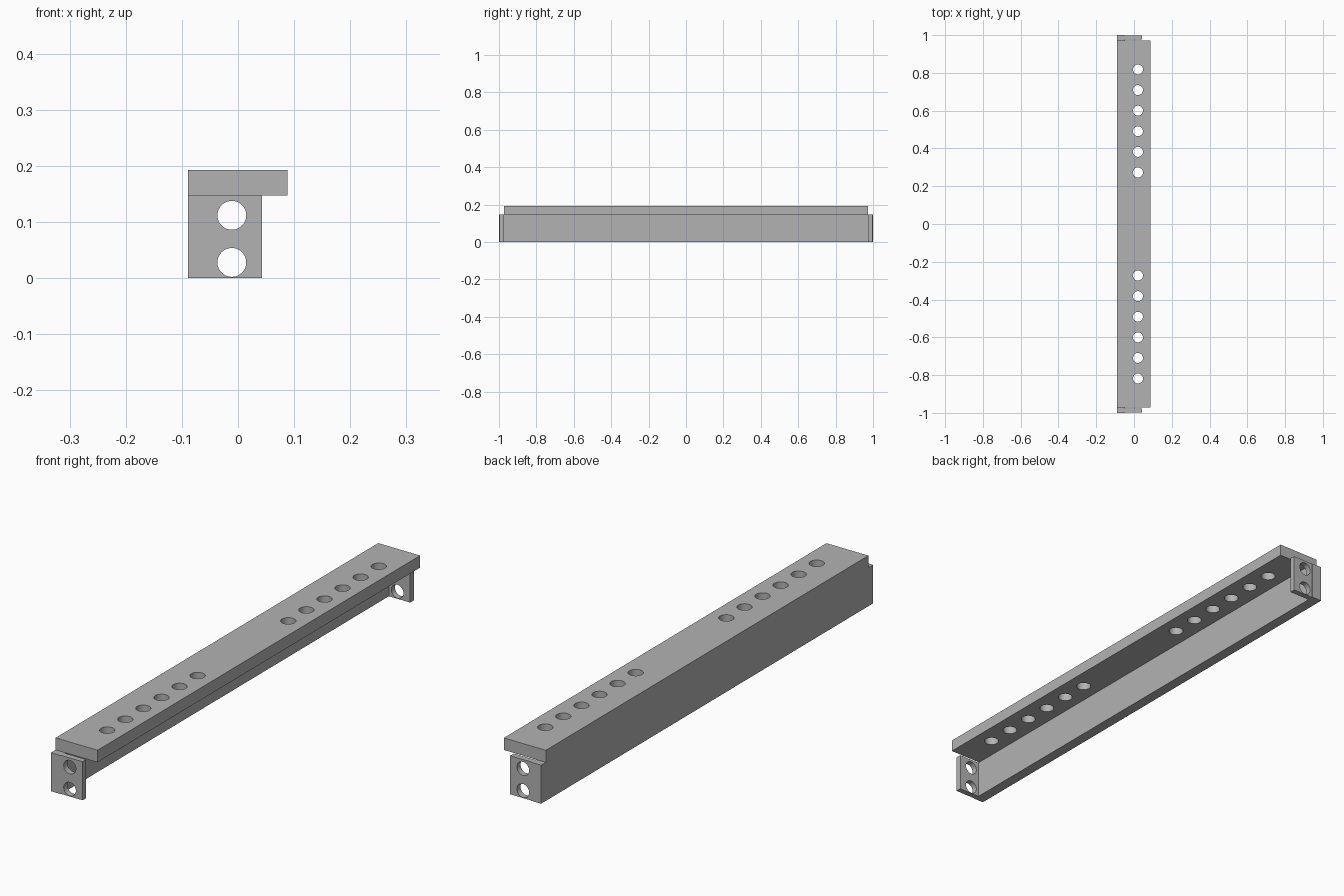
import bpy
from mathutils import Vector
from math import radians

old = bpy.data.objects.get("Cube")
if old:
    bpy.data.objects.remove(old, do_unlink=True)

grey = bpy.data.materials.new("plain grey")
grey.use_nodes = True
grey.diffuse_color = (0.45, 0.45, 0.45, 1)
grey.node_tree.nodes["Principled BSDF"].inputs["Base Color"].default_value = grey.diffuse_color


def box(name, low, high):
    """Box between two opposite corners."""
    low, high = Vector(low), Vector(high)
    bpy.ops.mesh.primitive_cube_add(size=1, location=(low + high) / 2)
    part = bpy.context.object
    part.name = name
    part.scale = high - low
    bpy.ops.object.transform_apply(location=False, rotation=False, scale=True)
    part.data.materials.append(grey)
    return part


def drill(part, centres, radius, tilt=0):
    """Cut round through-holes, then smooth their walls."""
    for centre in centres:
        bpy.ops.mesh.primitive_cylinder_add(vertices=40, radius=radius, depth=0.2,
                                            location=centre, rotation=(tilt, 0, 0))
        cutter = bpy.context.object
        cutter.hide_render = True
        cutter.data.materials.append(grey)
        cut = part.modifiers.new("hole", 'BOOLEAN')
        cut.operation = 'DIFFERENCE'
        cut.solver = 'EXACT'
        cut.object = cutter
        bpy.context.view_layer.objects.active = part
        bpy.ops.object.modifier_apply(modifier=cut.name)
        bpy.data.objects.remove(cutter, do_unlink=True)
    bpy.ops.object.select_all(action='DESELECT')
    part.select_set(True)
    bpy.context.view_layer.objects.active = part
    bpy.ops.object.shade_smooth_by_angle(angle=radians(30))


LEFT, RIGHT, WEB_IN, TAB_OUT = -0.089, 0.088, -0.047, 0.043
SHELF, TOP = 0.147, 0.193

# Upright web along the whole length
box("upright_web", (LEFT, -1, 0), (WEB_IN, 1, SHELF))

# Top flange with two rows of six holes
flange = box("top_flange", (LEFT, -0.972, SHELF), (RIGHT, 0.972, TOP))
drill(flange, [(0.021, side * (0.273 + 0.109 * i), 0.17)
               for side in (-1, 1) for i in range(6)], 0.0265)

# Drilled mounting tab at each end
for name, side in (("front_tab", -1), ("back_tab", 1)):
    near, far = sorted((side * 0.976, side * 0.998))
    tab = box(name, (WEB_IN, near, 0), (TAB_OUT, far, SHELF))
    drill(tab, [(-0.011, side * 0.987, z) for z in (0.028, 0.112)], 0.0257, radians(90))
